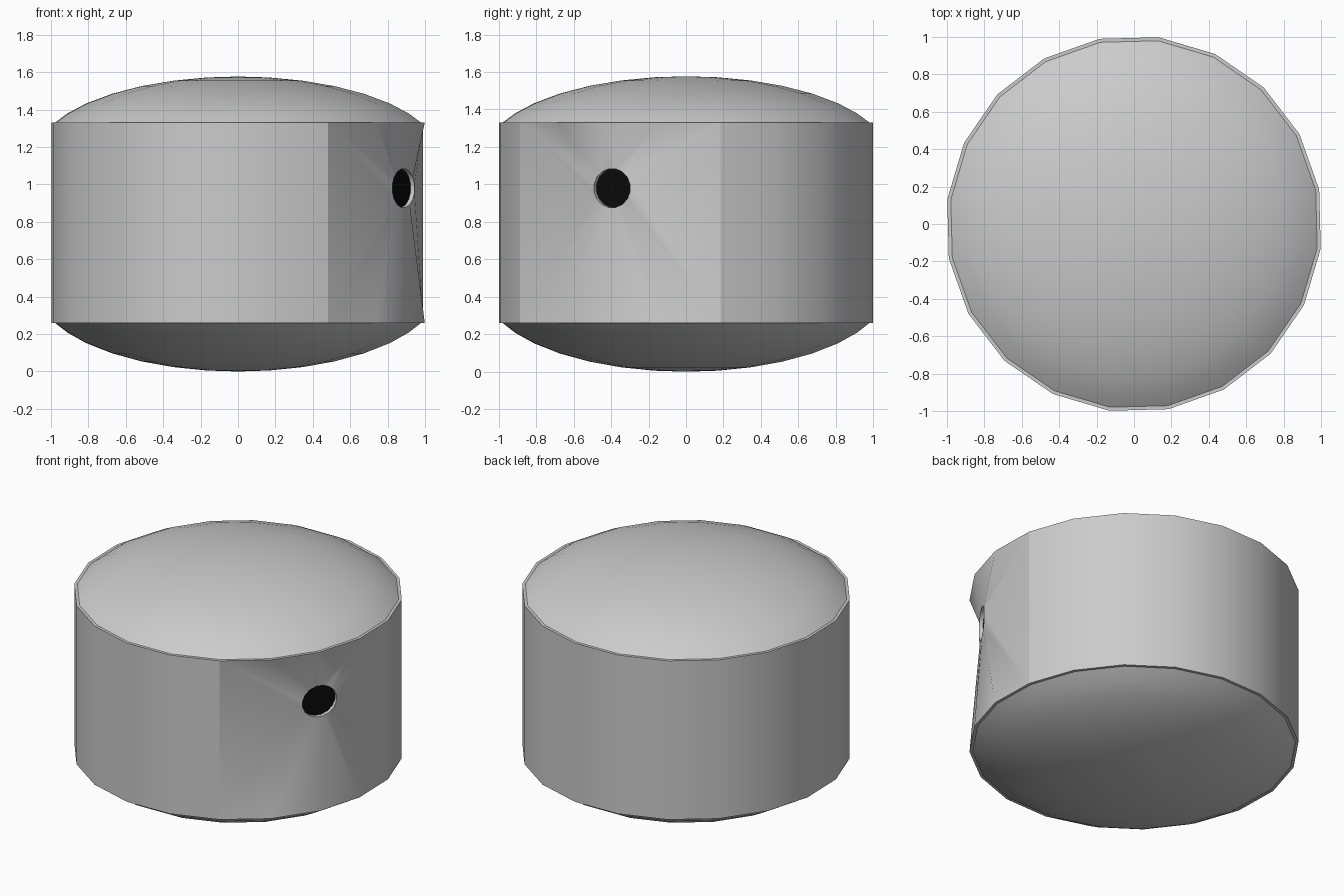
import bpy, bmesh, math
from mathutils import Vector

if "Cube" in bpy.data.objects:
    bpy.data.objects.remove(bpy.data.objects["Cube"])

SIDES, R, Z0, Z1 = 20, 1.007, 0.26, 1.33
START, STEP = math.radians(10.5), math.radians(18)


def ring_point(k, r, z):
    a = START + k * STEP
    return Vector((r * math.cos(a), r * math.sin(a), z))


def finish(name, bm, color=None, fix=True):
    if fix:
        bmesh.ops.recalc_face_normals(bm, faces=bm.faces)
    for f in bm.faces:
        f.smooth = True
    me = bpy.data.meshes.new(name)
    bm.to_mesh(me)
    bm.free()
    ob = bpy.data.objects.new(name, me)
    bpy.context.collection.objects.link(ob)
    if color:
        mat = bpy.data.materials.new(name)
        mat.diffuse_color = color
        mat.use_nodes = True
        mat.node_tree.nodes["Principled BSDF"].inputs["Base Color"].default_value = mat.diffuse_color
        me.materials.append(mat)
    return ob


# Round side wall, leaving four panels open for the hole panel
bm = bmesh.new()
low = [bm.verts.new(ring_point(k, R, Z0)) for k in range(17)]
high = [bm.verts.new(ring_point(k, R, Z1)) for k in range(17)]
for k in range(16):
    bm.faces.new((low[k], low[k + 1], high[k + 1], high[k]))
finish("side_wall", bm, fix=False)

# Hole panel: fan of triangles between the panel outline and the hole
HOLE_N = 16
centre = Vector((0.885, -0.395, 0.98))
inward = Vector((-0.85, 0.52, 0)).normalized()


def hole_loop(offset):
    pts = []
    for i in range(HOLE_N):
        t = 2 * math.pi * (i + 0.5) / HOLE_N
        dy = 0.098 * math.cos(t)
        pts.append(centre + Vector((0.615 * dy, dy, 0.105 * math.sin(t))) + inward * offset)
    return pts


def around(p):
    side = (p - centre).dot(Vector((0.52, 0.85, 0)))
    return math.atan2(p.z - centre.z, side) % (2 * math.pi)


bm = bmesh.new()
outline = [ring_point(k, R, Z0) for k in range(16, 21)] + [ring_point(k, R, Z1) for k in range(16, 21)]
outer = sorted((bm.verts.new(p) for p in outline), key=lambda v: around(v.co))
inner = sorted((bm.verts.new(p) for p in hole_loop(0)), key=lambda v: around(v.co))
turn = 2 * math.pi
oa, ia = [[around(v.co) for v in loop] for loop in (outer, inner)]
oa.append(oa[0] + turn)
ia.append(ia[0] + turn)
i = j = 0
while i < len(outer) or j < len(inner):
    o, n = outer[i % len(outer)], inner[j % len(inner)]
    if j == len(inner) or (i < len(outer) and oa[i + 1] <= ia[j + 1]):
        bm.faces.new((o, outer[(i + 1) % len(outer)], n))
        i += 1
    else:
        bm.faces.new((o, inner[(j + 1) % len(inner)], n))
        j += 1
bmesh.ops.recalc_face_normals(bm, faces=bm.faces)
if sum((f.normal * f.calc_area() for f in bm.faces), Vector()).x < 0:
    bmesh.ops.reverse_faces(bm, faces=bm.faces)
finish("hole_panel", bm, fix=False)

# Short rim inside the hole
bm = bmesh.new()
front = [bm.verts.new(p) for p in hole_loop(0)]
back = [bm.verts.new(p) for p in hole_loop(0.025)]
for k in range(HOLE_N):
    m = (k + 1) % HOLE_N
    bm.faces.new((front[k], front[m], back[m], back[k]))
for f in bm.faces:
    f.normal_update()
    if f.normal.dot(centre - f.calc_center_median()) < 0:
        f.normal_flip()
finish("hole_rim", bm, fix=False)

# Dark interior seen through the hole
bm = bmesh.new()
f = bm.faces.new([bm.verts.new(p) for p in hole_loop(0.025)])
f.normal_update()
if f.normal.dot(inward) > 0:
    f.normal_flip()
finish("dark_interior", bm, (0.003, 0.003, 0.003, 1), fix=False)


# Shallow domes closing the top and bottom
def dome(name, z, height):
    rim, full = 0.988, 1.08
    s = math.sqrt(1 - (rim / full) ** 2)
    bm = bmesh.new()
    rings = []
    for r in (0.988, 0.92, 0.82, 0.68, 0.52, 0.35, 0.17):
        h = (math.sqrt(1 - (r / full) ** 2) - s) / (1 - s)
        rings.append([bm.verts.new(ring_point(k, r, z + height * h)) for k in range(SIDES)])
    tip = bm.verts.new((0, 0, z + height))
    for k in range(SIDES):
        m = (k + 1) % SIDES
        for a, b in zip(rings, rings[1:]):
            bm.faces.new((a[k], a[m], b[m], b[k]))
        bm.faces.new((rings[-1][k], rings[-1][m], tip))
    if height < 0:
        bmesh.ops.reverse_faces(bm, faces=bm.faces)
    finish(name, bm, fix=False)

    # Flat lip between dome and wall
    bm = bmesh.new()
    a = [bm.verts.new(ring_point(k, R, z)) for k in range(SIDES)]
    b = [bm.verts.new(ring_point(k, rim, z)) for k in range(SIDES)]
    for k in range(SIDES):
        m = (k + 1) % SIDES
        bm.faces.new((a[k], a[m], b[m], b[k]))
    if height < 0:
        bmesh.ops.reverse_faces(bm, faces=bm.faces)
    finish(name + "_lip", bm, fix=False)


dome("top_dome", Z1, 0.247)
dome("bottom_dome", Z0, -0.26)
